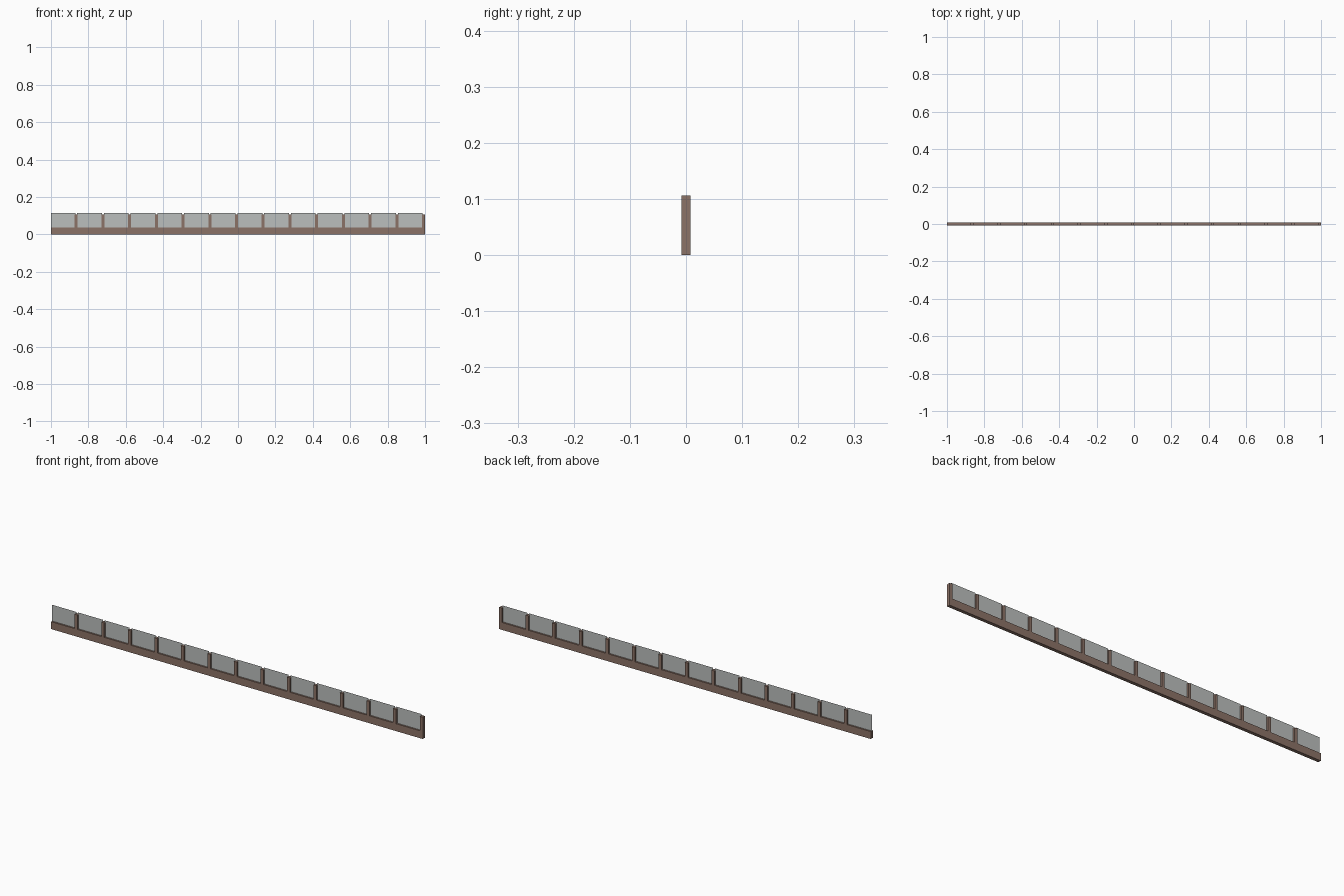
import bpy

if "Cube" in bpy.data.objects:
    bpy.data.objects.remove(bpy.data.objects["Cube"])

COUNT = 14            # bays, each a glass panel with a post on its right
PITCH = 2.0 / COUNT
POST_W = 0.016
DEPTH = 0.016
BASE_H = 0.036
POST_TOP = 0.106
GLASS_TOP = 0.115


def material(name, rgb):
    m = bpy.data.materials.new(name)
    m.diffuse_color = (*rgb, 1.0)
    m.use_nodes = True
    m.node_tree.nodes["Principled BSDF"].inputs["Base Color"].default_value = m.diffuse_color
    return m


brown = material("brown_frame", (0.26, 0.17, 0.135))
grey = material("grey_glass", (0.50, 0.52, 0.51))


def build(name, verts, faces, mat):
    mesh = bpy.data.meshes.new(name)
    mesh.from_pydata(verts, [], faces)
    mesh.materials.append(mat)
    obj = bpy.data.objects.new(name, mesh)
    bpy.context.collection.objects.link(obj)
    return obj


def box(name, x0, x1, y0, y1, z0, z1, mat):
    verts = [(x, y, z) for x in (x0, x1) for y in (y0, y1) for z in (z0, z1)]
    faces = [(0, 1, 3, 2), (4, 6, 7, 5), (0, 4, 5, 1),
             (2, 3, 7, 6), (0, 2, 6, 4), (1, 5, 7, 3)]
    return build(name, verts, faces, mat)


# Long bottom rail
box("base_rail", -1, 1, -DEPTH / 2, DEPTH / 2, 0, BASE_H, brown)

for i in range(COUNT):
    left = -1 + i * PITCH
    right = left + PITCH
    # Upright at the right end of the bay
    box(f"post_{i + 1}", right - POST_W, right, -DEPTH / 2, DEPTH / 2,
        BASE_H, POST_TOP, brown)
    # Thin glass sheet, tucked slightly into the posts
    x0 = left - (0.003 if i else 0)
    x1 = right - POST_W + 0.003
    build(f"glass_panel_{i + 1}",
          [(x0, 0, BASE_H), (x1, 0, BASE_H), (x1, 0, GLASS_TOP), (x0, 0, GLASS_TOP)],
          [(0, 1, 2, 3)], grey)
